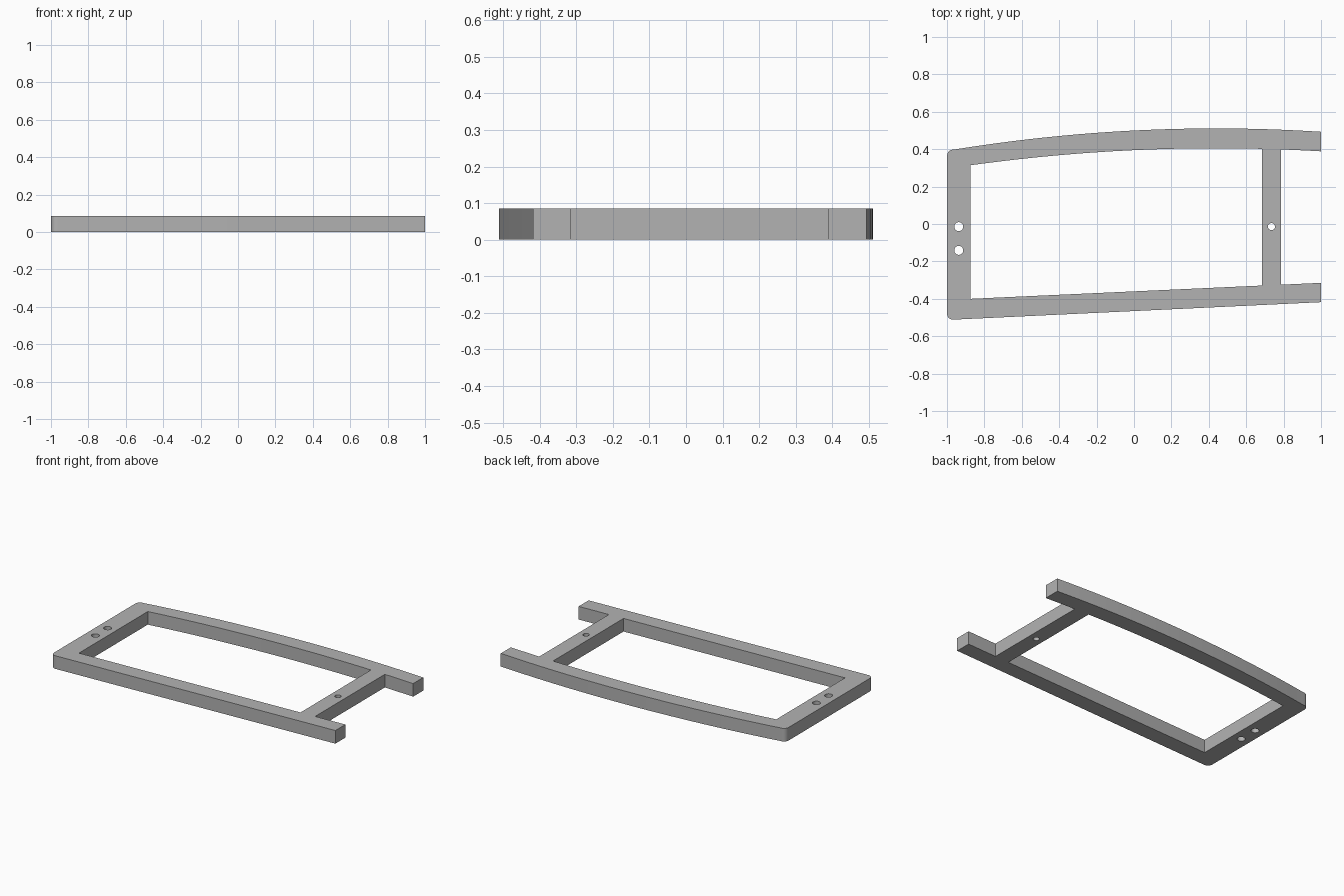
import bpy, bmesh
from math import sin, cos, pi, radians
from mathutils import Vector

cube = bpy.data.objects.get("Cube")
if cube:
    bpy.data.objects.remove(cube)

HEIGHT = 0.086
BAR = (0.684, 0.787)      # crossbar sides
INNER_LEFT = -0.875       # inner side of the end bar


# Edges of the bowed rail and of the straight rail
def bow_outer(x):
    return 0.511 - (x - 0.44) ** 2 / 17.4


def bow_inner(x):
    return 0.405 - (x - 0.44) ** 2 / 19


def straight_inner(x):
    return -0.4 + (x - INNER_LEFT) * 0.0455


def arc(edge, x0, x1, steps):
    xs = [x0 + (x1 - x0) * i / steps for i in range(steps + 1)]
    return [(x, edge(x)) for x in xs]


def rounded(before, corner, after, size, steps=8):
    """Quadratic rounding of a corner between two neighbouring points."""
    c = Vector(corner)
    a = c + (Vector(before) - c).normalized() * size
    b = c + (Vector(after) - c).normalized() * size
    ts = [i / steps for i in range(steps + 1)]
    return [tuple(a * (1 - t) ** 2 + c * 2 * t * (1 - t) + b * t * t) for t in ts]


def circle(x, y, r, n=24):
    return [(x + r * cos(2 * pi * i / n), y + r * sin(2 * pi * i / n)) for i in range(n)]


# Outer outline: rounded end, straight rail, notch beside the crossbar, bowed rail
low, high = (-1, -0.513), (-1, 0.396)
outline = rounded(high, low, (1, -0.418), 0.04)
outline += [(1, -0.418), (1, straight_inner(1)), (BAR[1], straight_inner(BAR[1]))]
outline += arc(bow_inner, BAR[1], 1, 4)
outline += arc(bow_outer, 1, -0.96, 24)
outline += rounded((-0.96, bow_outer(-0.96)), high, low, 0.036)[1:]

# Window between the rails
window = [(INNER_LEFT, straight_inner(INNER_LEFT)), (BAR[0], straight_inner(BAR[0]))]
window += arc(bow_inner, BAR[0], INNER_LEFT, 20)

# Bolt holes in the end bar and the crossbar
holes = [circle(-0.937, -0.014, 0.024), circle(-0.937, -0.141, 0.024),
         circle(0.735, -0.014, 0.019)]

# Extruded flat profile
curve = bpy.data.curves.new("frame_profile", "CURVE")
curve.dimensions = "2D"
curve.fill_mode = "BOTH"
curve.extrude = HEIGHT / 2
for loop in [outline, window] + holes:
    spline = curve.splines.new("POLY")
    spline.points.add(len(loop) - 1)
    for point, (x, y) in zip(spline.points, loop):
        point.co = (x, y, 0, 1)
    spline.use_cyclic_u = True

# Turn the profile into a clean solid standing on the floor
source = bpy.data.objects.new("frame_profile", curve)
bpy.context.collection.objects.link(source)
bpy.context.view_layer.update()
deps = bpy.context.evaluated_depsgraph_get()
mesh = bpy.data.meshes.new_from_object(source.evaluated_get(deps))
bpy.data.objects.remove(source)
bm = bmesh.new()
bm.from_mesh(mesh)
bmesh.ops.remove_doubles(bm, verts=bm.verts, dist=0.0001)
bmesh.ops.translate(bm, verts=bm.verts, vec=(0, 0, HEIGHT / 2))
bmesh.ops.recalc_face_normals(bm, faces=bm.faces)
bm.to_mesh(mesh)
bm.free()

frame = bpy.data.objects.new("bracket_frame", mesh)
bpy.context.collection.objects.link(frame)

# Plain grey
grey = bpy.data.materials.new("grey")
grey.use_nodes = True
colour = (0.448, 0.448, 0.448, 1)
grey.diffuse_color = colour
grey.node_tree.nodes["Principled BSDF"].inputs["Base Color"].default_value = colour
mesh.materials.clear()
mesh.materials.append(grey)

bpy.ops.object.select_all(action="DESELECT")
frame.select_set(True)
bpy.context.view_layer.objects.active = frame
bpy.ops.object.shade_smooth_by_angle(angle=radians(30))
